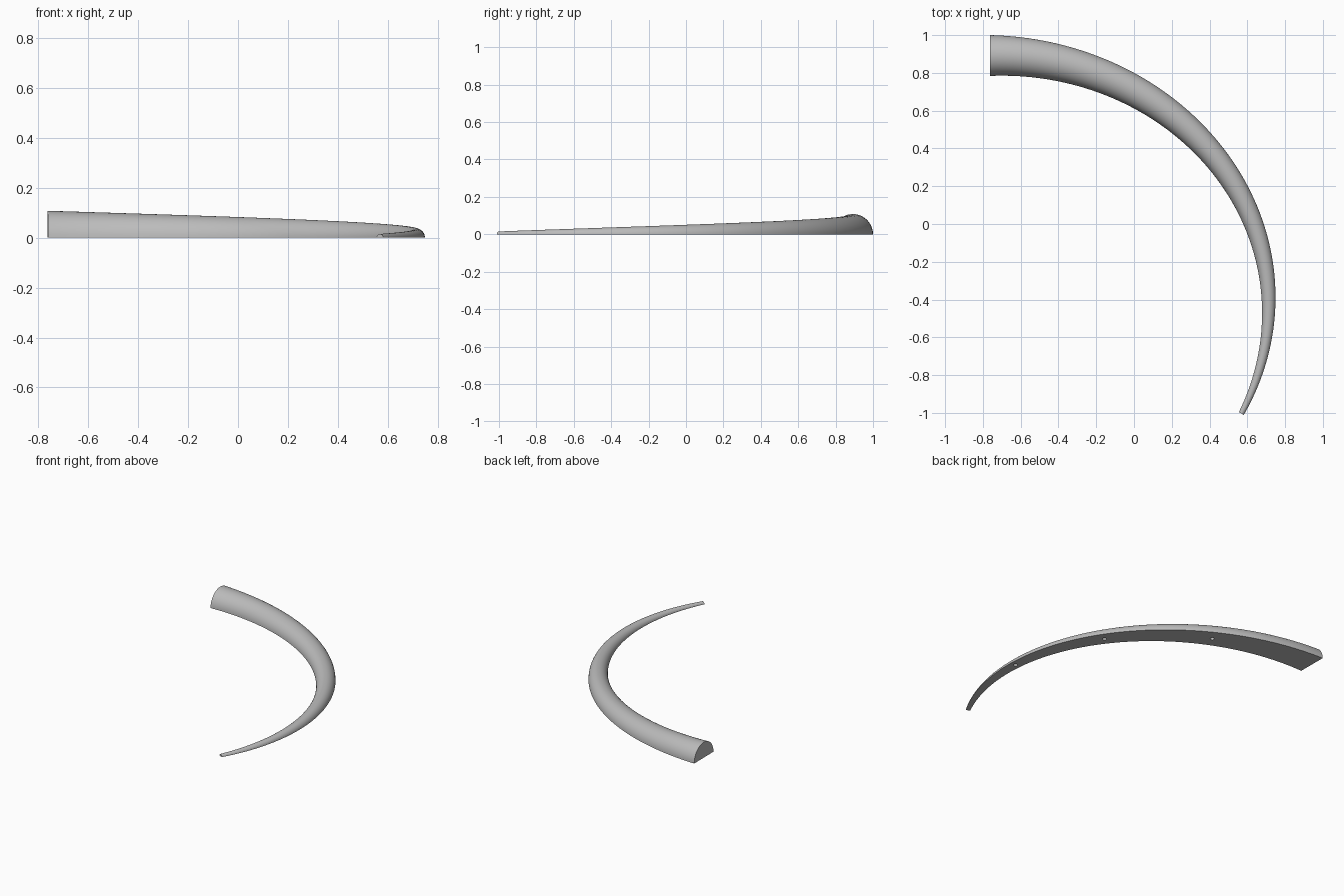
import bpy, bmesh, math
from mathutils import Vector

cube = bpy.data.objects.get("Cube")
if cube:
    bpy.data.objects.remove(cube)

CENTRE = Vector((-0.75, -0.43, 0))
A, B = 1.463, 1.322
START, END = math.radians(90.5), math.radians(-25.7)
R_BASE, R_TIP = 0.108, 0.015
RINGS, ARC = 96, 24

grey = bpy.data.materials.new("warm grey")
grey.use_nodes = True
colour = (0.5, 0.5, 0.5, 1)
grey.diffuse_color = colour
grey.node_tree.nodes["Principled BSDF"].inputs["Base Color"].default_value = colour


def spine(t):
    """Point and sideways direction on the elliptical centre line."""
    a = START + (END - START) * t
    point = CENTRE + Vector((A * math.cos(a), B * math.sin(a), 0))
    side = Vector((B * math.cos(a), A * math.sin(a), 0)).normalized()
    return point, side


# Tapered horn with a half-round section and a flat underside
bm = bmesh.new()
rings = []
for i in range(RINGS + 1):
    t = i / RINGS
    point, side = spine(t)
    radius = R_BASE + (R_TIP - R_BASE) * t
    ring = []
    for j in range(ARC + 1):
        w = math.pi * j / ARC
        offset = side * math.cos(w) + Vector((0, 0, math.sin(w)))
        ring.append(bm.verts.new(point + offset * radius))
    rings.append(ring)
for r0, r1 in zip(rings, rings[1:]):
    for j in range(ARC + 1):
        k = (j + 1) % (ARC + 1)
        bm.faces.new((r0[j], r0[k], r1[k], r1[j]))
bm.faces.new(rings[0])
bm.faces.new(rings[-1])
bmesh.ops.recalc_face_normals(bm, faces=bm.faces)
mesh = bpy.data.meshes.new("horn")
bm.to_mesh(mesh)
bm.free()
horn = bpy.data.objects.new("horn", mesh)
bpy.context.collection.objects.link(horn)
mesh.materials.append(grey)

# Three blind peg holes in the underside
for t in (0.25, 0.5, 0.75):
    point, _ = spine(t)
    bpy.ops.mesh.primitive_cylinder_add(vertices=24, radius=0.014, depth=0.05, location=point)
    cutter = bpy.context.object
    cutter.name = "peg_hole_cutter"
    cutter.hide_render = True
    cut = horn.modifiers.new("peg_hole", "BOOLEAN")
    cut.operation = "DIFFERENCE"
    cut.solver = "EXACT"
    cut.object = cutter
    bpy.ops.object.select_all(action="DESELECT")
    horn.select_set(True)
    bpy.context.view_layer.objects.active = horn
    bpy.ops.object.modifier_apply(modifier=cut.name)
    bpy.data.objects.remove(cutter)

bpy.ops.object.shade_smooth_by_angle(angle=math.radians(35))
